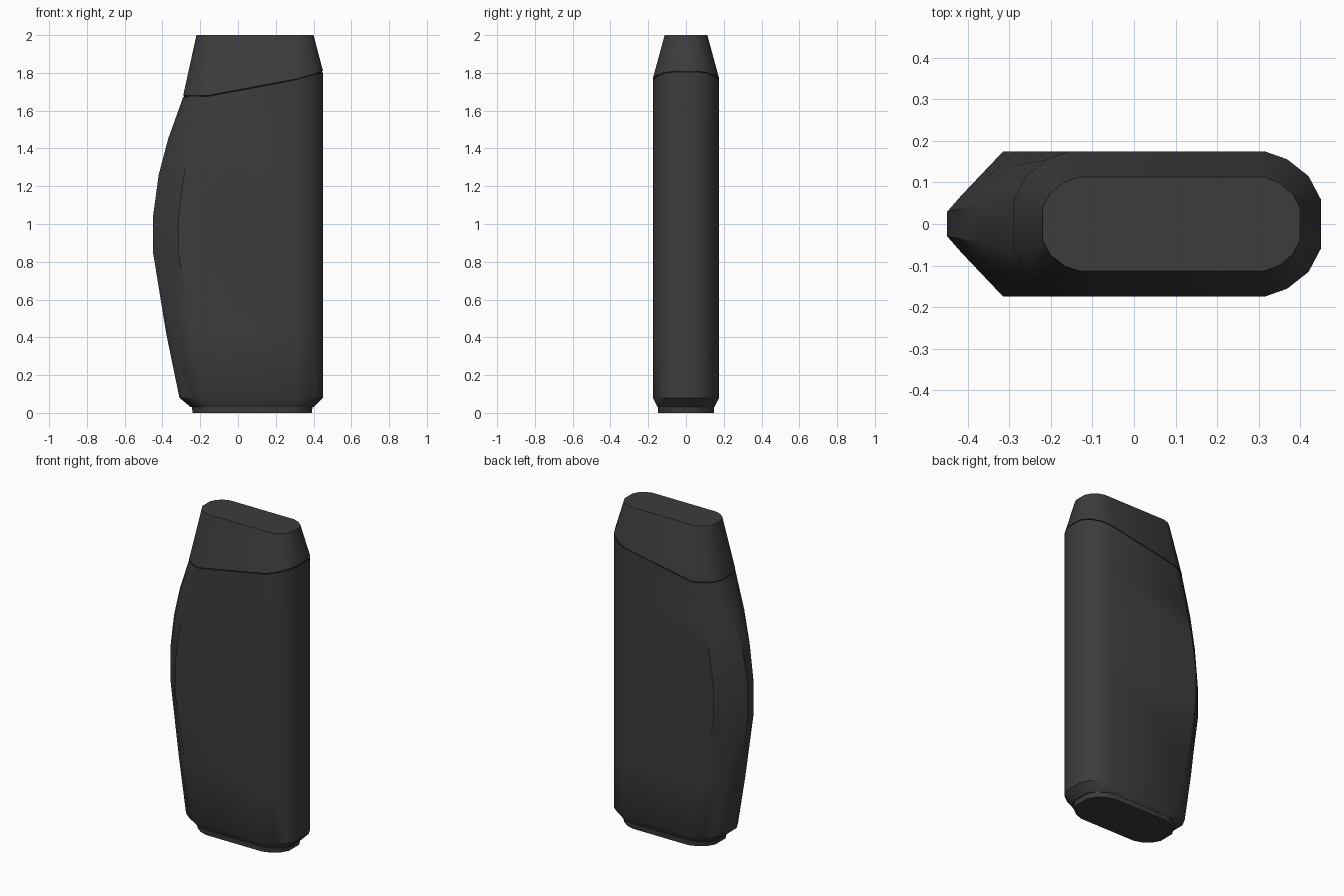
import bpy
import bmesh
from math import radians

if "Cube" in bpy.data.objects:
    bpy.data.objects.remove(bpy.data.objects["Cube"], do_unlink=True)


def material(name, value):
    mat = bpy.data.materials.new(name)
    mat.use_nodes = True
    color = (value, value, value, 1)
    mat.diffuse_color = color
    mat.node_tree.nodes["Principled BSDF"].inputs["Base Color"].default_value = color
    return mat


charcoal = material("charcoal plastic", 0.045)
seam_black = material("seam black", 0.008)

# Quarter profiles of an end: (distance inward, half width), as fractions
ROUND = [(0, .34), (.22, .66), (.6, .89), (1, 1)]
KEEL = [(0, .17), (.25, .39), (.63, .7), (1, 1)]


def ring(left, right, half, radius, z, point=0):
    """Closed oblong outline; point blends the left end from round to keel."""
    lefts, rights = [], []
    for (fx, fy), (kx, ky) in zip(ROUND, KEEL):
        lefts.append((left + radius * (fx + (kx - fx) * point),
                      half * (fy + (ky - fy) * point)))
        rights.append((right - radius * fx, half * fy))
    upper = lefts + rights[::-1]
    loop = upper + [(x, -y) for x, y in reversed(upper)]
    return [(x, y, z(x) if callable(z) else z) for x, y in loop]


def loft(name, rings, mat):
    """Skin the outlines in order from bottom to top and close both ends."""
    bm = bmesh.new()
    rows = [[bm.verts.new(p) for p in r] for r in rings]
    for low, high in zip(rows, rows[1:]):
        for i in range(len(low)):
            j = (i + 1) % len(low)
            bm.faces.new((low[i], low[j], high[j], high[i]))
    bm.faces.new(rows[0])
    bm.faces.new(rows[-1])
    bmesh.ops.recalc_face_normals(bm, faces=bm.faces)
    mesh = bpy.data.meshes.new(name)
    bm.to_mesh(mesh)
    bm.free()
    mesh.materials.append(mat)
    obj = bpy.data.objects.new(name, mesh)
    bpy.context.collection.objects.link(obj)
    bpy.ops.object.select_all(action="DESELECT")
    obj.select_set(True)
    bpy.context.view_layer.objects.active = obj
    bpy.ops.object.shade_smooth_by_angle(angle=radians(35))
    return obj


# Slanted parting line between body and cap
SLOPE = [(-.29, 1.677), (-.155, 1.68), (.315, 1.768), (.45, 1.806)]


def parting(offset):
    def height(x):
        for (x0, z0), (x1, z1) in zip(SLOPE, SLOPE[1:]):
            if x <= x1 + 1e-6:
                return z0 + (z1 - z0) * (x - x0) / (x1 - x0) + offset
        return SLOPE[-1][1] + offset
    return height


# Body: straight right side, bulging keel on the left
BULGE = [(-.31, .08, 0), (-.38, .42, .5), (-.45, .85, 1), (-.45, 1.04, 1),
         (-.42, 1.26, .8), (-.37, 1.45, .45)]
body = [ring(-.25, .40, .15, .12, .03)]
body += [ring(x, .45, .175, .135, z, p) for x, z, p in BULGE]
body.append(ring(-.29, .45, .175, .135, parting(-.004)))
loft("body", body, charcoal)

# Foot under the body
loft("foot", [ring(-.24, .39, .147, .12, 0),
              ring(-.245, .395, .149, .12, .035)], charcoal)

# Recessed seam
loft("seam", [ring(-.286, .446, .171, .133, parting(-.01)),
              ring(-.286, .446, .171, .133, parting(.01))], seam_black)

# Tapered cap
loft("cap", [ring(-.29, .45, .175, .135, parting(.004)),
             ring(-.22, .40, .113, .087, 2.0)], charcoal)
